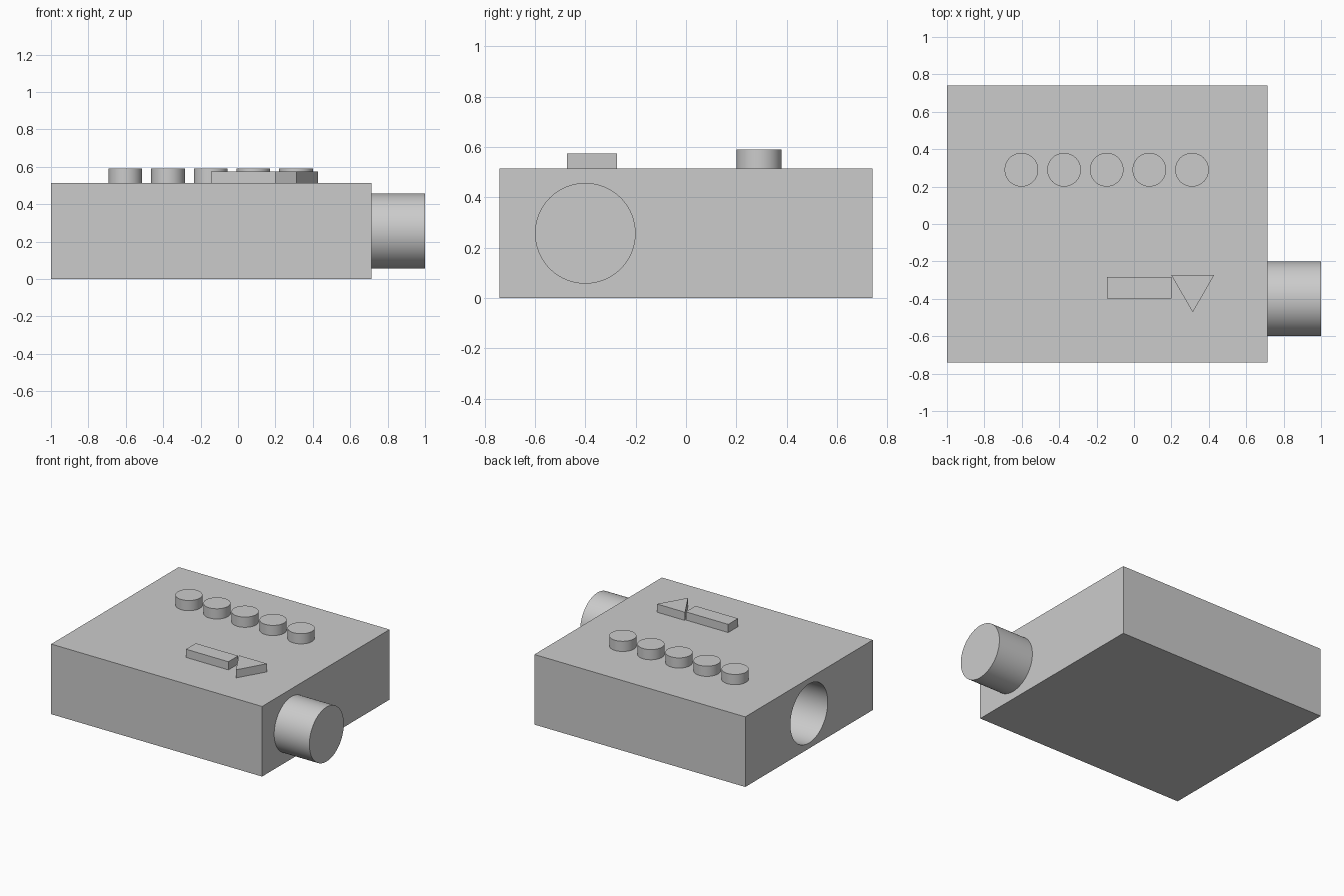
import bpy
import math

if "Cube" in bpy.data.objects:
    bpy.data.objects.remove(bpy.data.objects["Cube"], do_unlink=True)

GREY = (0.6, 0.6, 0.6, 1)
grey = bpy.data.materials.new("plain grey")
grey.use_nodes = True
grey.diffuse_color = GREY
grey.node_tree.nodes["Principled BSDF"].inputs["Base Color"].default_value = GREY

LEFT, RIGHT, TOP = -1.0, 0.714, 0.515
HALF_DEPTH = 0.74


def finish(name):
    ob = bpy.context.object
    ob.name = name
    ob.data.materials.clear()
    ob.data.materials.append(grey)
    bpy.ops.object.transform_apply(location=False, rotation=True, scale=True)
    return ob


def box(name, low, high):
    centre = [(a + b) / 2 for a, b in zip(low, high)]
    bpy.ops.mesh.primitive_cube_add(size=1, location=centre)
    bpy.context.object.scale = [b - a for a, b in zip(low, high)]
    return finish(name)


def cylinder(name, radius, length, centre, rotation=(0, 0, 0), sides=64):
    bpy.ops.mesh.primitive_cylinder_add(vertices=sides, radius=radius, depth=length,
                                        location=centre, rotation=rotation)
    ob = finish(name)
    if sides > 8:
        bpy.ops.object.shade_smooth_by_angle(angle=math.radians(30))
    return ob


SIDEWAYS = (0, math.pi / 2, 0)

# Body with a round socket in its left end
body = box("body", (LEFT, -HALF_DEPTH, 0), (RIGHT, HALF_DEPTH, TOP))
socket_depth = 0.32
cutter = cylinder("socket_cutter", 0.217, socket_depth * 2, (LEFT, 0, TOP / 2), SIDEWAYS)
cutter.hide_render = True
cut = body.modifiers.new("socket", "BOOLEAN")
cut.operation = "DIFFERENCE"
cut.solver = "EXACT"
cut.object = cutter
bpy.ops.object.select_all(action="DESELECT")
bpy.context.view_layer.objects.active = body
body.select_set(True)
bpy.ops.object.modifier_apply(modifier=cut.name)
bpy.data.objects.remove(cutter, do_unlink=True)
bpy.ops.object.shade_smooth_by_angle(angle=math.radians(30))

# Connector peg on the other end
cylinder("connector_peg", 0.2, 1 - RIGHT, ((1 + RIGHT) / 2, -0.4, TOP / 2), SIDEWAYS)

# Row of raised studs
stud_height = 0.075
for i in range(5):
    cylinder(f"stud_{i + 1}", 0.09, stud_height,
             (-0.602 + i * 0.228, 0.29, TOP + stud_height / 2))

# Raised arrow: bar and three-sided head
arrow_height = 0.06
box("arrow_bar", (-0.145, -0.397, TOP), (0.2, -0.283, TOP + arrow_height))
cylinder("arrow_head", 0.132, arrow_height, (0.314, -0.34, TOP + arrow_height / 2),
         (0, 0, math.pi), sides=3)
